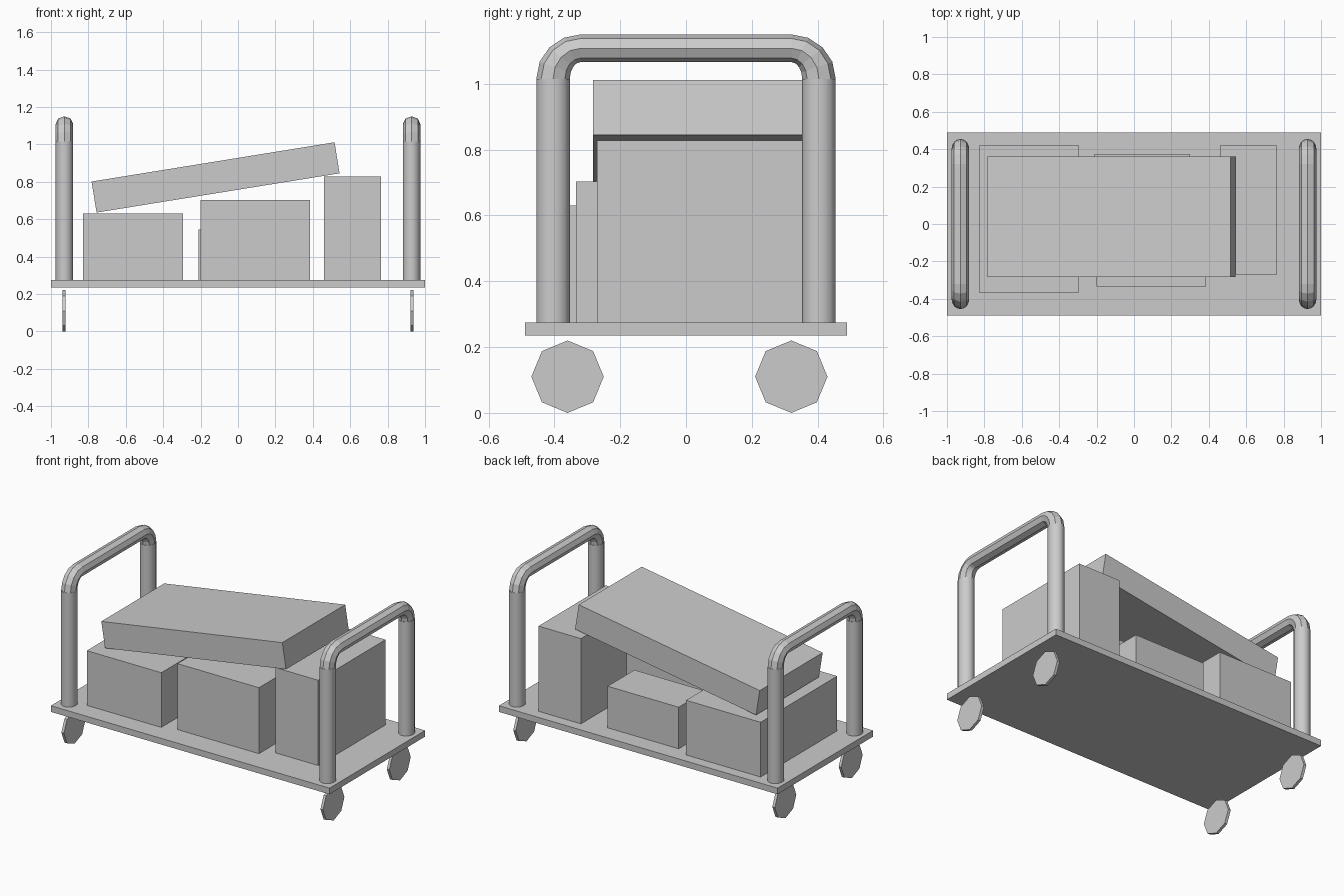
import bpy, bmesh, math
from mathutils import Matrix, Vector

if "Cube" in bpy.data.objects:
    bpy.data.objects.remove(bpy.data.objects["Cube"])


def finish(name, bm):
    bmesh.ops.recalc_face_normals(bm, faces=bm.faces)
    me = bpy.data.meshes.new(name)
    bm.to_mesh(me)
    bm.free()
    ob = bpy.data.objects.new(name, me)
    bpy.context.collection.objects.link(ob)
    return ob


def box(name, x, y, z):
    bm = bmesh.new()
    bmesh.ops.create_cube(bm, size=1)
    lo, hi = Vector((x[0], y[0], z[0])), Vector((x[1], y[1], z[1]))
    bmesh.ops.scale(bm, vec=hi - lo, verts=bm.verts)
    ob = finish(name, bm)
    ob.location = (lo + hi) / 2
    return ob


def cylinder(name, sides, radius, depth, matrix):
    bm = bmesh.new()
    bmesh.ops.create_cone(bm, cap_ends=True, segments=sides, radius1=radius,
                          radius2=radius, depth=depth, matrix=matrix)
    return finish(name, bm)


# Slightly oval tube: half-widths along x, y, z
RX, RY, RZ = 0.047, 0.051, 0.042
POST_Y, BEND_Z, TOP_Z = 0.404, 1.015, 1.108
BEND_Y = 0.32
DECK_TOP = 0.275


def top_bar(name, x):
    # Eight-sided bar with a rounded bend at each end
    bm = bmesh.new()
    rings = []
    for side in (1, -1):
        steps = range(5) if side == 1 else range(4, -1, -1)
        for i in steps:
            t = math.pi / 2 * i / 4
            c, s = math.cos(t), math.sin(t)
            y = BEND_Y + (POST_Y - BEND_Y) * c
            z = BEND_Z + (TOP_Z - BEND_Z) * s
            ring = []
            for k in range(8):
                a = math.tau * k / 8
                ring.append(bm.verts.new((x + RX * math.sin(a),
                                          side * (y + RY * math.cos(a) * c),
                                          z + RZ * math.cos(a) * s)))
            rings.append(ring)
    for a, b in zip(rings, rings[1:]):
        for k in range(8):
            n = (k + 1) % 8
            bm.faces.new((a[k], a[n], b[n], b[k]))
    bm.faces.new(rings[0])
    bm.faces.new(rings[-1])
    return finish(name, bm)


# Deck
box("deck", (-1, 1), (-0.49, 0.49), (0.235, DECK_TOP))

for sx, end in ((-1, "left"), (1, "right")):
    # Handle at each end
    x = sx * 0.928
    top_bar(f"{end}_handle_bar", x)
    for sy, side in ((-1, "front"), (1, "back")):
        m = (Matrix.Translation((x, sy * POST_Y, (DECK_TOP + BEND_Z) / 2))
             @ Matrix.Diagonal((RX, RY, 1, 1)))
        post = cylinder(f"{end}_{side}_handle_post", 16, 1, BEND_Z - DECK_TOP, m)
        for p in post.data.polygons:
            p.use_smooth = len(p.vertices) == 4
    # Thin octagonal wheels
    for y, side in ((-0.36, "front"), (0.32, "back")):
        m = Matrix.Translation((sx * 0.93, y, 0.11)) @ Matrix.Rotation(math.pi / 2, 4, 'Y')
        cylinder(f"{end}_{side}_wheel", 8, 0.11, 0.018, m)

# Standing boxes
box("left_box", (-0.83, -0.295), (-0.365, 0.42), (DECK_TOP, 0.63))
box("middle_front_box", (-0.2, 0.385), (-0.335, 0.06), (DECK_TOP, 0.703))
box("middle_back_box", (-0.21, 0.3), (0.1, 0.375), (DECK_TOP, 0.545))
box("right_box", (0.46, 0.765), (-0.27, 0.42), (DECK_TOP, 0.828))

# Flat box leaning across the stack
lean = box("leaning_box", (-0.778, 0.538), (-0.283, 0.362), (0.739, 0.907))
lean.rotation_euler.y = -math.atan2(0.21, 1.3)
